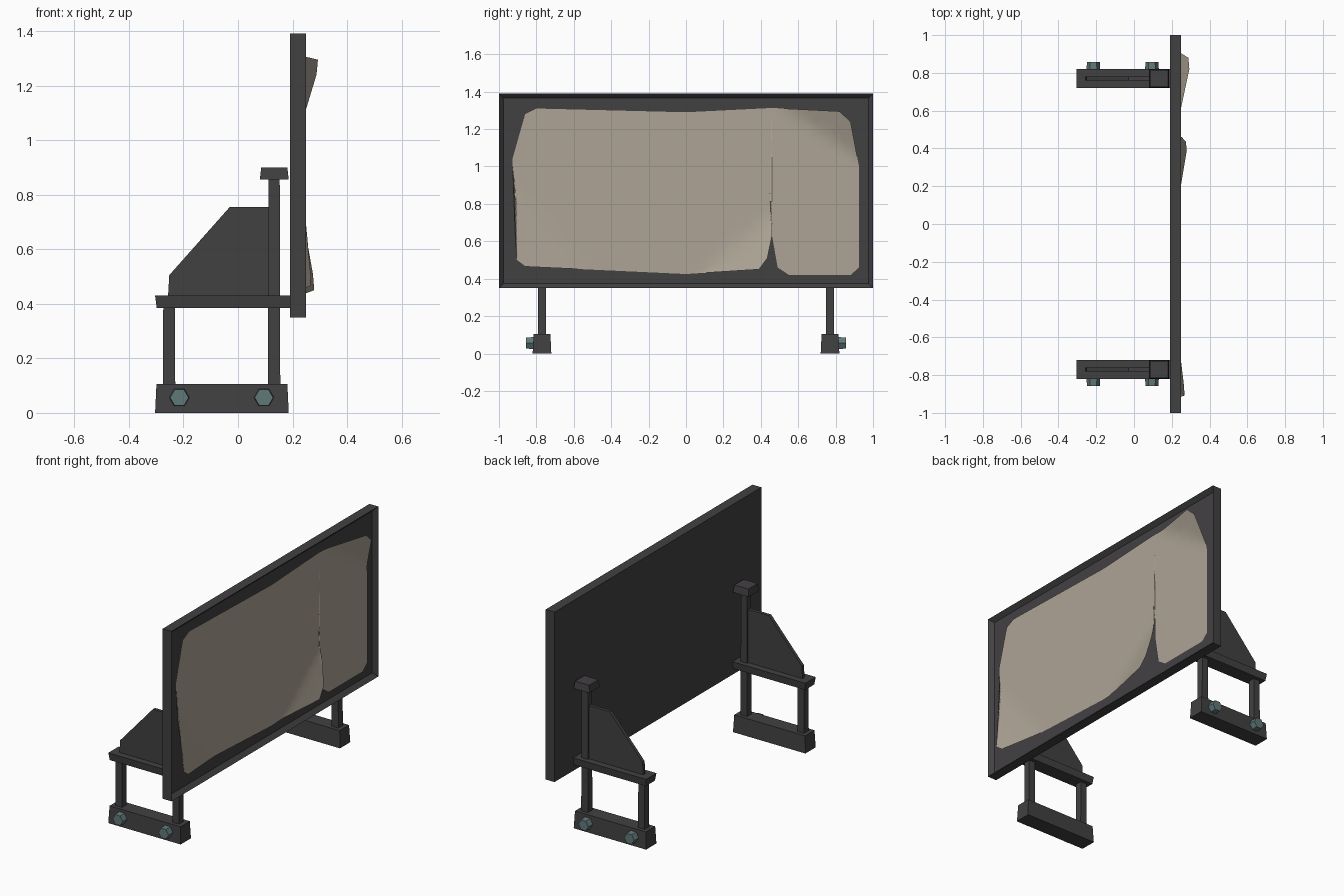
import bpy, bmesh, math
from mathutils import Vector, Matrix

if "Cube" in bpy.data.objects:
    bpy.data.objects.remove(bpy.data.objects["Cube"])


def mat(name, col):
    m = bpy.data.materials.new(name)
    m.diffuse_color = (*col, 1)
    m.use_nodes = True
    m.node_tree.nodes["Principled BSDF"].inputs["Base Color"].default_value = m.diffuse_color
    return m


STEEL = mat("dark steel", (0.055, 0.052, 0.055))
BOLT = mat("teal bolt metal", (0.12, 0.19, 0.19))
PAPER = mat("faded paper", (0.42, 0.37, 0.30))


def finish(name, bm, material):
    bmesh.ops.recalc_face_normals(bm, faces=bm.faces)
    me = bpy.data.meshes.new(name)
    bm.to_mesh(me)
    bm.free()
    me.materials.append(material)
    ob = bpy.data.objects.new(name, me)
    bpy.context.collection.objects.link(ob)
    return ob


def tapered_box(name, x, y, z, top=0.0, bottom=0.0):
    """Box from ranges; top / bottom ends are inset by the given amounts."""
    bm = bmesh.new()
    rings = []
    for h, d in ((z[0], bottom), (z[1], top)):
        rings.append([bm.verts.new(p) for p in (
            (x[0] + d, y[0] + d, h), (x[1] - d, y[0] + d, h),
            (x[1] - d, y[1] - d, h), (x[0] + d, y[1] - d, h))])
    a, b = rings
    bm.faces.new(a)
    bm.faces.new(b)
    for i in range(4):
        j = (i + 1) % 4
        bm.faces.new((a[i], a[j], b[j], b[i]))
    return finish(name, bm, STEEL)


# Board: slab with a recessed front face
bm = bmesh.new()
bmesh.ops.create_cube(bm, size=1, matrix=Matrix.Translation((0.22, 0, 0.87))
                      @ Matrix.Diagonal((0.06, 2.0, 1.04, 1)))
face = [f for f in bm.faces if f.calc_center_median().x > 0.24]
bmesh.ops.inset_region(bm, faces=face, thickness=0.035)
bmesh.ops.translate(bm, verts=face[0].verts, vec=(-0.025, 0, 0))
finish("board_frame", bm, STEEL)

# Paper sheet: two outlines joined along a partly torn seam
left = [(0.46, 1.313), (0.46, 1.12), (0.447, 0.87), (0.46, 0.81), (0.46, 0.63),
        (0.435, 0.51), (0.39, 0.45), (0, 0.425), (-0.86, 0.465), (-0.908, 0.5),
        (-0.908, 0.86), (-0.928, 1.04), (-0.86, 1.28), (-0.80, 1.31), (0, 1.29)]
right = [(0.46, 1.313), (0.46, 1.12), (0.476, 0.87), (0.46, 0.81), (0.46, 0.63),
         (0.49, 0.46), (0.55, 0.42), (0.88, 0.42), (0.925, 0.46), (0.925, 1.0),
         (0.88, 1.24), (0.82, 1.295)]


def lift(y, z, is_left):
    """Distance the sheet peels off the board."""
    s = 0.233 * (y - 0.88) + 0.349 * (z - 1.27) + 0.072
    if is_left:
        s = max(s, 0.055 + 0.184 * (y - 0.4) - 0.22 * (z - 0.45),
                0.042 - 0.125 * (y + 0.9) - 0.1 * (z - 0.48))
    s = max(s, 0)
    return s * (s + 0.001) / (s + 0.005)


for name, outline, is_left in (("sheet_left", left, True), ("sheet_right", right, False)):
    bm = bmesh.new()
    f = bm.faces.new([bm.verts.new((0.23, y, z)) for y, z in outline])
    bmesh.ops.triangulate(bm, faces=[f])
    for axis, lo, hi, n in (((0, 1, 0), -0.95, 0.95, 38), ((0, 0, 1), 0.4, 1.32, 20)):
        for i in range(1, n):
            p = Vector(axis) * (lo + (hi - lo) * i / n)
            bmesh.ops.bisect_plane(bm, geom=bm.verts[:] + bm.edges[:] + bm.faces[:],
                                   plane_co=p, plane_no=axis, dist=1e-5)
    for v in bm.verts:
        v.co.x += lift(v.co.y, v.co.z, is_left)
    bmesh.ops.recalc_face_normals(bm, faces=bm.faces)
    if sum(fc.normal.x for fc in bm.faces) < 0:
        bmesh.ops.reverse_faces(bm, faces=bm.faces)
    me = bpy.data.meshes.new(name)
    bm.to_mesh(me)
    bm.free()
    me.materials.append(PAPER)
    for poly in me.polygons:
        poly.use_smooth = True
    bpy.context.collection.objects.link(bpy.data.objects.new(name, me))

# Two mirrored support stands
for side, s in (("front", -1), ("back", 1)):
    c = 0.77 * s
    wide, narrow = (c - 0.05, c + 0.05), (c - 0.022, c + 0.022)
    tapered_box(side + "_base", (-0.304, 0.186), wide, (0, 0.105), top=0.005)
    tapered_box(side + "_crossbar", (-0.304, 0.2), wide, (0.385, 0.43), bottom=0.006)
    tapered_box(side + "_short_post", (-0.275, -0.23), narrow, (0.1, 0.39), top=0.001)
    tapered_box(side + "_tall_post", (0.11, 0.155), narrow, (0.1, 0.86), top=0.002)
    tapered_box(side + "_post_cap", (0.08, 0.186), wide, (0.855, 0.9), top=0.005)

    # Gusset plate
    bm = bmesh.new()
    prof = [(-0.257, 0.42), (-0.252, 0.505), (-0.03, 0.755), (0.115, 0.755), (0.115, 0.42)]
    f = bm.faces.new([bm.verts.new((x, c - 0.01, z)) for x, z in prof])
    ext = bmesh.ops.extrude_face_region(bm, geom=[f])
    bmesh.ops.translate(bm, verts=[g for g in ext["geom"] if isinstance(g, bmesh.types.BMVert)],
                        vec=(0, 0.02, 0))
    finish(side + "_gusset", bm, STEEL)

    # Hexagonal bolts on the outer face
    for i, x in enumerate((-0.215, 0.095)):
        bm = bmesh.new()
        bmesh.ops.create_cone(bm, cap_ends=True, segments=6, radius1=0.037, radius2=0.034,
                              depth=0.045)
        bm.transform(Matrix.Translation((x, 0.834 * s, 0.056))
                     @ Matrix.Rotation(-s * math.pi / 2, 4, 'X')
                     @ Matrix.Rotation(math.pi / 6, 4, 'Z'))
        xs = max(v.co.x for v in bm.verts) - x
        if xs < 0.036:  # corners point along x
            bm.transform(Matrix.Translation((x, 0, 0.056)) @ Matrix.Rotation(math.pi / 6, 4, 'Y')
                         @ Matrix.Translation((-x, 0, -0.056)))
        finish(f"{side}_bolt_{i + 1}", bm, BOLT)
